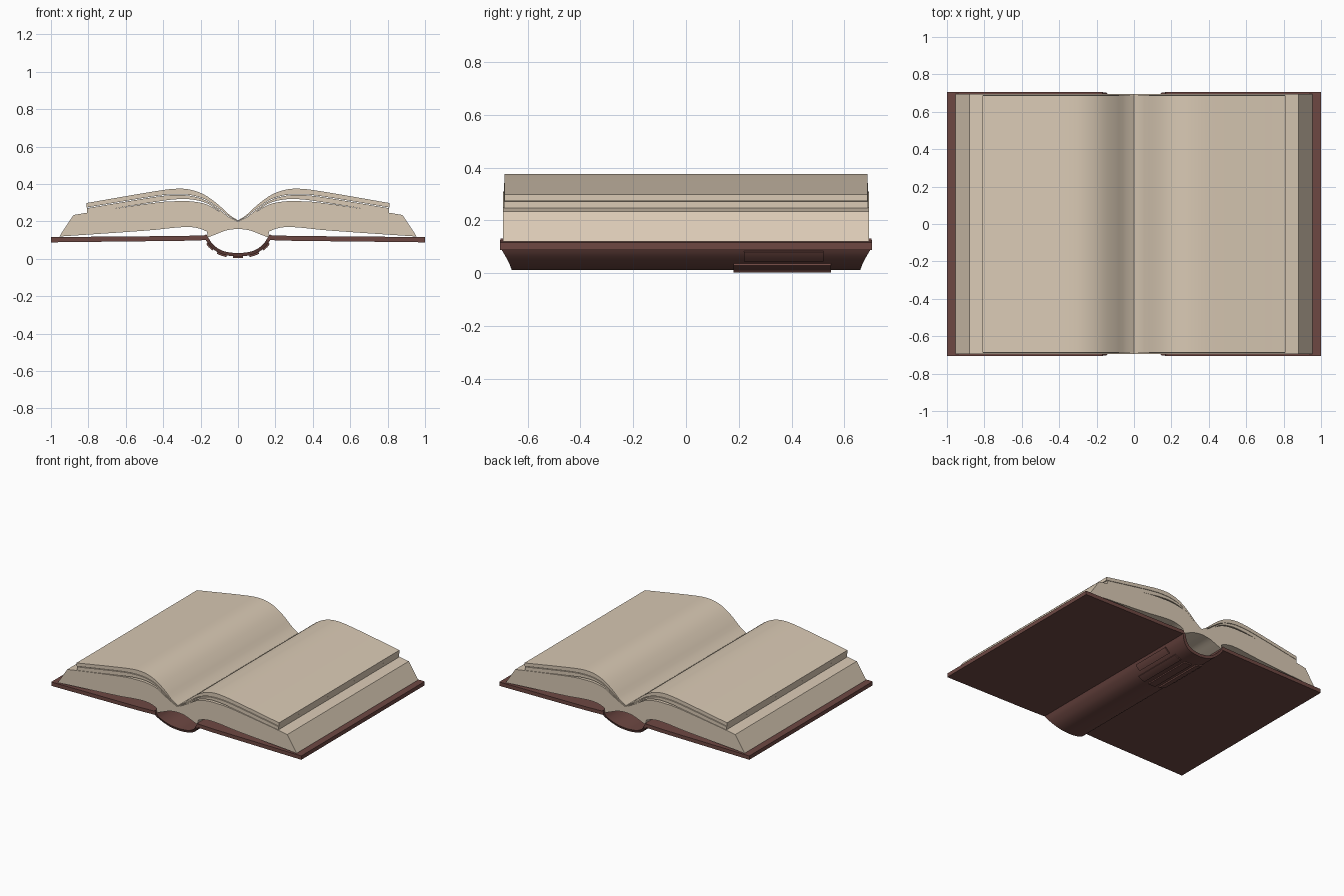
import bpy, bmesh, math

if "Cube" in bpy.data.objects:
    bpy.data.objects.remove(bpy.data.objects["Cube"])


def material(name, rgb):
    m = bpy.data.materials.new(name)
    m.diffuse_color = (*rgb, 1)
    m.use_nodes = True
    m.node_tree.nodes["Principled BSDF"].inputs["Base Color"].default_value = m.diffuse_color
    return m


PAPER = material("cream_paper", (0.70, 0.59, 0.46))
LEATHER = material("dark_red_leather", (0.155, 0.064, 0.055))


def curve(pts, n=5):
    """Catmull-Rom samples through the points."""
    p = [pts[0]] + pts + [pts[-1]]
    out = []
    for i in range(1, len(p) - 2):
        for k in range(n):
            t = k / n
            out.append(tuple(0.5 * (2 * b + (c - a) * t + (2 * a - 5 * b + 4 * c - d) * t * t
                                    + (3 * b - a - 3 * c + d) * t ** 3)
                             for a, b, c, d in zip(p[i - 1], p[i], p[i + 1], p[i + 2])))
    return out + [pts[-1]]


def add_strip(name, upper, lower, y0, y1, mat, mirror=False):
    """Solid between two matching lines in xz; y0 and y1 give y from z."""
    bm = bmesh.new()
    rows = [[bm.verts.new((x, f(z), z)) for x, z in line]
            for line, f in ((upper, y0), (upper, y1), (lower, y1), (lower, y0))]
    for r in range(4):
        a, b = rows[r], rows[(r + 1) % 4]
        for i in range(len(a) - 1):
            bm.faces.new((a[i], a[i + 1], b[i + 1], b[i]))
    for e in (0, -1):
        bm.faces.new([r[e] for r in rows])
    bmesh.ops.remove_doubles(bm, verts=bm.verts, dist=1e-5)
    bmesh.ops.recalc_face_normals(bm, faces=bm.faces)
    me = bpy.data.meshes.new(name)
    bm.to_mesh(me)
    bm.free()
    ob = bpy.data.objects.new(name, me)
    bpy.context.collection.objects.link(ob)
    me.materials.append(mat)
    if mirror:
        md = ob.modifiers.new("mirror", 'MIRROR')
        md.use_clip = True
    bpy.ops.object.select_all(action='DESELECT')
    ob.select_set(True)
    bpy.context.view_layer.objects.active = ob
    bpy.ops.object.shade_smooth_by_angle(angle=math.radians(32))
    return ob


def at(line, x):
    """Height of a line at x."""
    for (xa, za), (xb, zb) in zip(line, line[1:]):
        if xa <= x <= xb:
            return za + (zb - za) * (x - xa) / max(xb - xa, 1e-9)
    return line[-1][1]


def flat(y):
    return lambda z: y


def pages(name, xs, top, bottom, half):
    add_strip(name, [(x, at(top, x)) for x in xs], [(x, at(bottom, x)) for x in xs],
              flat(-half), flat(half), PAPER, True)


# line of each page layer, from the gutter outwards
top = curve([(0, 0.205), (0.05, 0.238), (0.1, 0.285), (0.17, 0.337), (0.24, 0.366),
             (0.32, 0.375), (0.45, 0.36), (0.81, 0.298)])
top_under = curve([(0, 0.2), (0.05, 0.228), (0.1, 0.268), (0.17, 0.315), (0.24, 0.338),
                   (0.32, 0.345), (0.45, 0.334), (0.81, 0.274)])
mid_under = curve([(0, 0.185), (0.08, 0.238), (0.16, 0.294), (0.24, 0.316),
                   (0.32, 0.319), (0.45, 0.303), (0.81, 0.244)])
block_top = curve([(0, 0.2), (0.08, 0.24), (0.16, 0.288), (0.24, 0.306),
                   (0.32, 0.308), (0.45, 0.299), (0.81, 0.246)]) + [(0.88, 0.234), (0.955, 0.12)]
block_under = (curve([(0, 0.16), (0.06, 0.153), (0.12, 0.13), (0.163, 0.114)], 3)
               + curve([(0.165, 0.145), (0.2, 0.16), (0.26, 0.17), (0.35, 0.165),
                        (0.5, 0.15), (0.955, 0.119)], 4))

# page stacks
xs = [0.81 * i / 40 for i in range(41)]
pages("top_pages", xs, top, top_under, 0.688)
mid_top = [(x, z - 0.004) for x, z in top_under]
pages("middle_pages", [0.04 + 0.766 * i / 40 for i in range(41)], mid_top, mid_under, 0.69)
block_xs = sorted([0.95 * i / 50 for i in range(51)] + [0.163, 0.165, 0.88, 0.955])
pages("page_block", block_xs, block_top, block_under, 0.694)

# cover boards
add_strip("cover_boards", [(0.165, 0.126), (0.3, 0.122), (1, 0.116)],
          [(0.165, 0.1), (0.3, 0.096), (1, 0.088)], flat(-0.705), flat(0.705), LEATHER, True)

# rounded spine, its ends drawn inwards towards the bottom
half = curve([(0, 0.012), (0.06, 0.018), (0.11, 0.036), (0.15, 0.068),
              (0.172, 0.1), (0.185, 0.122)], 4)
outer = [(-x, z) for x, z in half[:0:-1]] + half


def offset(line, d):
    out = []
    for i, (x, z) in enumerate(line):
        a, b = line[max(i - 1, 0)], line[min(i + 1, len(line) - 1)]
        dx, dz = b[0] - a[0], b[1] - a[1]
        n = math.hypot(dx, dz)
        out.append((x + d * dz / n, z - d * dx / n))
    return out


def spine_end(z):
    t = min(1, max(0, (z - 0.01) / 0.085))
    return 0.66 + 0.043 * t ** 1.3


add_strip("spine", offset(outer, -0.018), outer,
          lambda z: -spine_end(z), spine_end, LEATHER)

# raised bars on the spine
raised = offset(outer, 0.009)
spans = [(0.24, 0.50), (0.18, 0.55), (0.18, 0.55), (0.18, 0.55), (0.22, 0.52)]
for k, (ya, yb) in enumerate(spans):
    i = 6 + k * 6
    add_strip(f"spine_bar_{k + 1}", outer[i:i + 5], raised[i:i + 5],
              flat(ya), flat(yb), LEATHER)
